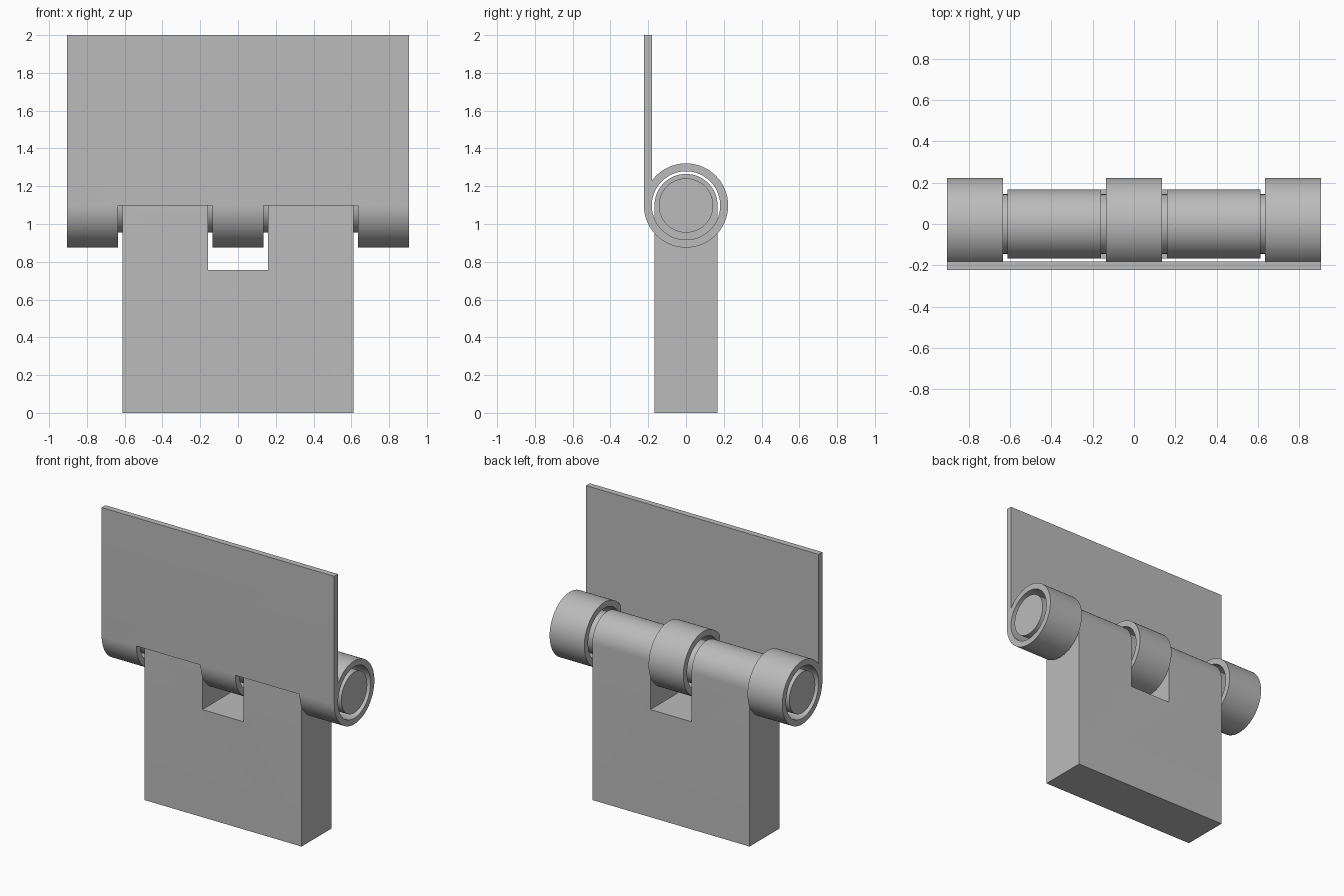
import bpy, bmesh
from math import cos, sin, pi, asin

if "Cube" in bpy.data.objects:
    bpy.data.objects.remove(bpy.data.objects["Cube"])

AXIS_Z = 1.098          # height of the hinge axis
KNUCKLE_R, BORE_R = 0.223, 0.181
BLOCK_R, PIN_R = 0.167, 0.144
HALF_W, BLOCK_W = 0.905, 0.612
TOP = 2.0

steel = bpy.data.materials.new("grey steel")
steel.use_nodes = True
grey = (0.5, 0.5, 0.5, 1)
steel.diffuse_color = grey
steel.node_tree.nodes["Principled BSDF"].inputs["Base Color"].default_value = grey


def arc(r, a0, a1, n):
    """Points round the hinge axis in the y-z plane."""
    steps = [a0 + (a1 - a0) * i / n for i in range(n + 1)]
    return [(r * cos(a), AXIS_Z + r * sin(a)) for a in steps]


def prism(name, profile, x0, x1):
    """Extrude a y-z profile along x."""
    bm = bmesh.new()
    face = bm.faces.new([bm.verts.new((x0, y, z)) for y, z in profile])
    ext = bmesh.ops.extrude_face_region(bm, geom=[face])
    verts = [g for g in ext["geom"] if isinstance(g, bmesh.types.BMVert)]
    bmesh.ops.translate(bm, verts=verts, vec=(x1 - x0, 0, 0))
    bmesh.ops.recalc_face_normals(bm, faces=bm.faces)
    mesh = bpy.data.meshes.new(name)
    bm.to_mesh(mesh)
    bm.free()
    mesh.materials.append(steel)
    obj = bpy.data.objects.new(name, mesh)
    bpy.context.collection.objects.link(obj)
    return obj


def activate(obj):
    bpy.ops.object.select_all(action="DESELECT")
    obj.select_set(True)
    bpy.context.view_layer.objects.active = obj


def cut(obj, cutter):
    mod = obj.modifiers.new("cut", "BOOLEAN")
    mod.operation, mod.solver, mod.object = "DIFFERENCE", "EXACT", cutter
    activate(obj)
    bpy.ops.object.modifier_apply(modifier=mod.name)
    bpy.data.objects.remove(cutter)


def rect(y0, y1, z0, z1):
    return [(y0, z0), (y1, z0), (y1, z1), (y0, z1)]


# Upper leaf: thin plate running into a rolled barrel
meet = pi - asin((KNUCKLE_R**2 - BORE_R**2) ** 0.5 / KNUCKLE_R)
leaf = prism("upper_leaf",
             [(-KNUCKLE_R, TOP)] + arc(KNUCKLE_R, -pi, meet, 80) + [(-BORE_R, TOP)],
             -HALF_W, HALF_W)
cut(leaf, prism("bore", arc(BORE_R, 0, 2 * pi, 80)[:-1], -1, 1))

# Gaps that split the barrel into three knuckles, leaving the plate above the axis
gap = [(-0.3, 0.8), (0.3, 0.8), (0.3, 1.4), (-BORE_R, 1.4), (-BORE_R, AXIS_Z), (-0.3, AXIS_Z)]
for x0, x1 in ((-0.635, -0.135), (0.135, 0.635)):
    cut(leaf, prism("gap", gap, x0, x1))

# Lower block: round-topped slab with a notch for the middle knuckle
block = prism("lower_block", [(-BLOCK_R, 0), (BLOCK_R, 0)] + arc(BLOCK_R, 0, pi, 40),
              -BLOCK_W, BLOCK_W)
cut(block, prism("notch", rect(-0.4, 0.4, 0.757, 1.5), -0.16, 0.16))

# Pin through all knuckles
pin = prism("hinge_pin", arc(PIN_R, 0, 2 * pi, 64)[:-1], -HALF_W, HALF_W)

for obj in (leaf, block, pin):
    activate(obj)
    bpy.ops.object.shade_smooth_by_angle(angle=pi / 6)
